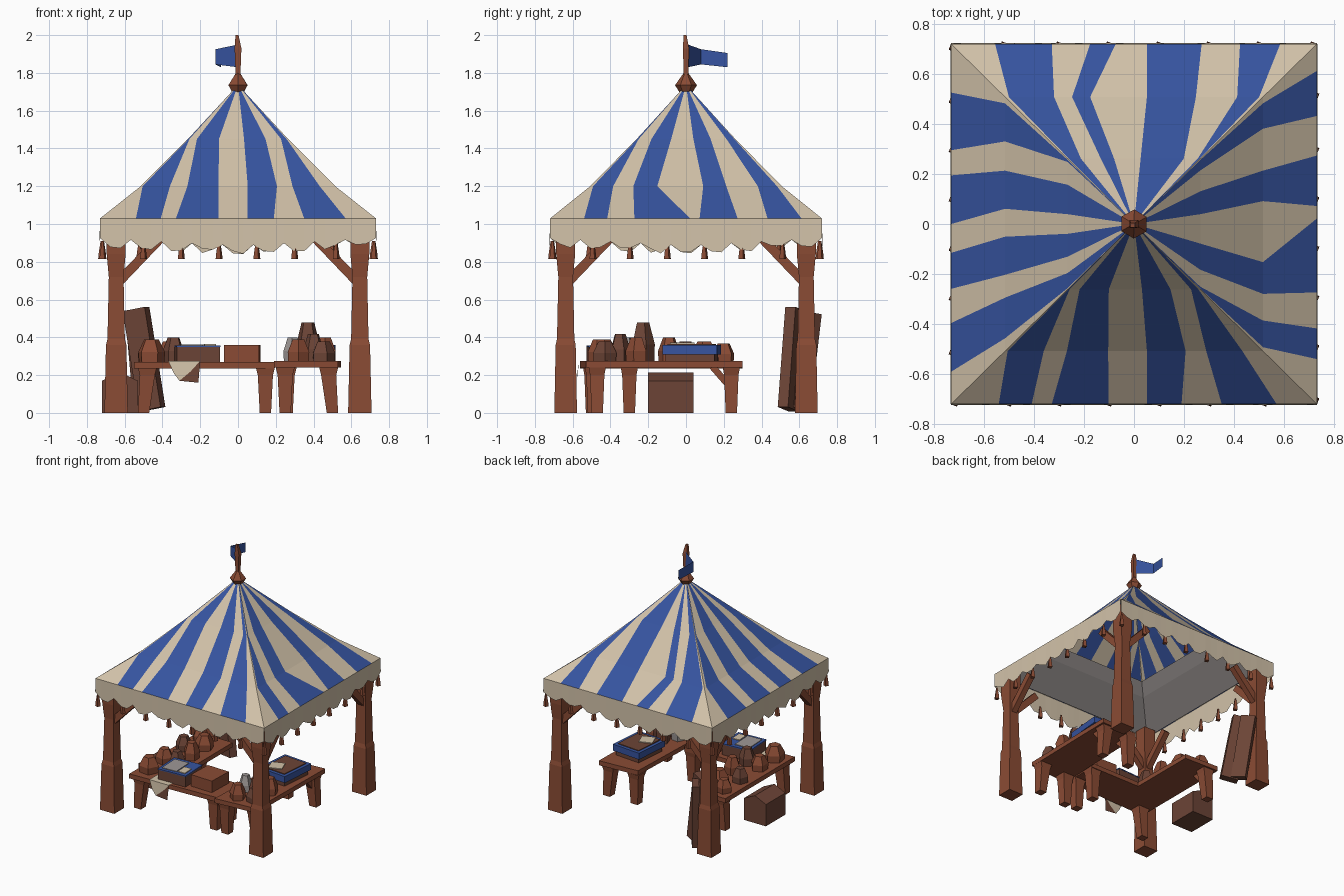
import bpy, math, random
from mathutils import Vector

if "Cube" in bpy.data.objects:
    bpy.data.objects.remove(bpy.data.objects["Cube"])
random.seed(4)


def material(name, r, g, b):
    m = bpy.data.materials.new(name)
    m.diffuse_color = tuple(((c / 255 + 0.055) / 1.055) ** 2.4 for c in (r, g, b)) + (1,)
    m.use_nodes = True
    m.node_tree.nodes["Principled BSDF"].inputs["Base Color"].default_value = m.diffuse_color
    return m


CREAM = material("cream_cloth", 210, 194, 169)
BLUE = material("blue_cloth", 54, 84, 160)
WOOD = material("red_brown_wood", 138, 75, 52)
DARK = material("dark_wood", 108, 68, 54)
GREY = material("pale_grey", 158, 152, 150)


def mesh(name, verts, faces, *mats, idx=None):
    me = bpy.data.meshes.new(name)
    me.from_pydata([tuple(v) for v in verts], [], faces)
    for m in mats:
        me.materials.append(m)
    if idx:
        for p, i in zip(me.polygons, idx):
            p.material_index = i
    ob = bpy.data.objects.new(name, me)
    bpy.context.collection.objects.link(ob)
    return ob


def loft(name, rings, mat):
    """Closed solid through rings with equal point counts."""
    n = len(rings[0])
    faces = [(k * n + i, k * n + (i + 1) % n, (k + 1) * n + (i + 1) % n, (k + 1) * n + i)
             for k in range(len(rings) - 1) for i in range(n)]
    last = (len(rings) - 1) * n
    faces += [tuple(reversed(range(n))), tuple(range(last, last + n))]
    return mesh(name, [p for r in rings for p in r], faces, mat)


def rect(x, y, z, hx, hy):
    return [(x - hx, y - hy, z), (x + hx, y - hy, z), (x + hx, y + hy, z), (x - hx, y + hy, z)]


def box(name, x0, x1, y0, y1, z0, z1, mat, turn=0):
    hx, hy = (x1 - x0) / 2, (y1 - y0) / 2
    ob = loft(name, [rect(0, 0, z0, hx, hy), rect(0, 0, z1, hx, hy)], mat)
    ob.location = ((x0 + x1) / 2, (y0 + y1) / 2, 0)
    ob.rotation_euler.z = math.radians(turn)
    return ob


def beam(name, p, q, w, h, mat):
    p, q = Vector(p), Vector(q)
    d = (q - p).normalized()
    s = d.cross(Vector((0, 0, 1))).normalized() * w / 2
    u = s.normalized().cross(d) * h / 2
    return loft(name, [[e - s - u, e + s - u, e + s + u, e - s + u] for e in (p, q)], mat)


def lathe(name, x, y, profile, sides, mat, turn=0.0):
    rings = [[(x + r * math.cos(turn + i * math.tau / sides),
               y + r * math.sin(turn + i * math.tau / sides), z) for i in range(sides)]
             for r, z in profile]
    return loft(name, rings, mat)


def side_point(k, u, out, z):
    """Point on side k (front, right, back, left)."""
    x, y = [(u, -out), (out, u), (-u, out), (-out, -u)][k]
    return (x, y * 0.985, z)


# Striped roof: edges of the four blue stripes on each side, at three heights
STRIPES = [
    [(-.74, -.56, -.45, -.14, .07, .26, .48, .78), (-.98, -.7, -.52, -.2, .1, .4, .56, .84),
     (-.99, -.97, -.82, -.38, .12, .55, .86, .97)],
    [(-.75, -.58, -.38, .03, .1, .38, .6, .85), (-.97, -.76, -.55, -.3, .18, .42, .75, .95),
     (-.99, -.96, -.7, -.3, .15, .5, .82, .98)],
    [(-.8, -.58, -.37, -.07, .1, .24, .45, .76), (-.97, -.8, -.48, -.1, .34, .48, .62, .97),
     (-.99, -.96, -.75, -.1, .3, .5, .8, .98)],
    [(-.73, -.41, -.27, 0, .16, .36, .55, .82), (-.95, -.65, -.42, -.12, .1, .4, .58, .9),
     (-.98, -.95, -.6, -.15, .15, .5, .75, .98)]]
LEVELS = [(.73, 1.03), (.515, 1.2), (.265, 1.45), (.02, 1.715)]
names = ["front", "right", "back", "left"]
for k in range(4):
    verts, faces, idx = [], [], []
    for (w, z), row in zip(LEVELS, STRIPES[k] + [STRIPES[k][2]]):
        verts += [side_point(k, u * w, w, z) for u in (-1,) + row + (1,)]
    for r in range(3):
        for i in range(9):
            a = r * 10 + i
            faces.append((a, a + 1, a + 11, a + 10))
            idx.append(i % 2)
    mesh(names[k] + "_roof", verts, faces, CREAM, BLUE, idx=idx)

    # Plain lining under the lower part of the roof
    mesh(names[k] + "_lining", [side_point(k, s * w, w, z) for w, z in
                                ((.72, 1.025), (.505, 1.192), (.43, 1.267)) for s in (-1, 1)],
         [(0, 2, 3, 1), (2, 4, 5, 3)], GREY)

    # Valance with ragged scallops
    n, verts, faces = 27, [], []
    for i in range(n + 1):
        u = -.73 + 1.46 * i / n
        mid = 1 - abs(u) / .73
        low = (.925 if i % 3 == 0 else .89 + random.uniform(-.015, .012)) - .04 * mid
        verts += [side_point(k, u, .73, 1.03), side_point(k, u, .733, low)]
    for i in range(n):
        faces.append((2 * i, 2 * i + 1, 2 * i + 3, 2 * i + 2))
    mesh(names[k] + "_valance", verts, faces, CREAM)

    # Tassels
    for u in (-.715, -.5, -.3, -.1, .1, .3, .52):
        x, y, _ = side_point(k, u, .722, 0)
        lathe("tassel", x, y, [(.02, .815), (.016, .85), (.006, .91)], 4, WOOD, .4)

# Corner posts with angled braces
for sx in (-1, 1):
    for sy in (-1, 1):
        x, y = .645 * sx, .637 * sy
        loft("corner_post", [rect(x, y, 0, .062, .06), rect(x, y, .36, .054, .053),
                             rect(x, y, .39, .046, .046), rect(x, y, .72, .039, .039),
                             rect(x, y, .84, .05, .05), rect(x, y, 1.02, .05, .05)], WOOD)
        beam("brace", (x - .01 * sx, y, .69), (x - .23 * sx, y, .92), .045, .05, WOOD)
        beam("brace", (x, y - .01 * sy, .69), (x, y - .23 * sy, .92), .045, .05, WOOD)

# Finial, pole and bent flag
lathe("finial", 0, 0, [(.03, 1.69), (.058, 1.735), (.012, 1.8)], 6, WOOD, .5)
loft("flag_pole", [rect(0, 0, 1.77, .012, .012), rect(0, 0, 1.93, .018, .016),
                   rect(-.005, -.005, 2.0, .008, .008)], WOOD)
pts = [(0, .01, 1.95, 1.83), (-.12, .08, 1.925, 1.845), (-.09, .22, 1.905, 1.83)]
fv = [(x, y, z) for x, y, a, b in pts for z in (a, b)]
mesh("flag", fv, [(0, 1, 3, 2), (2, 3, 5, 4)], BLUE)

# L-shaped table along front and left, straight table at right
L = [(-.55, -.56), (.19, -.53), (.19, -.25), (-.25, -.25), (-.25, .29), (-.55, .3)]
loft("corner_table_top", [[(x, y, z) for x, y in L] for z in (.235, .27)], WOOD)
R = [(.19, -.56), (.53, -.53), (.545, .3), (.22, .28)]
loft("right_table_top", [[(x, y, z) for x, y in R] for z in (.24, .275)], WOOD)
for x, y in [(-.48, -.5), (.145, -.48), (.145, -.3), (-.48, .24),
             (.25, -.49), (.48, -.47), (.26, .24), (.48, .24)]:
    ox = .02 if x == .48 else -.02 if x < -.4 else 0
    loft("table_leg", [rect(x + ox, y, 0, .03, .03), rect(x, y, .2, .04, .038),
                       rect(x, y, .24, .05, .045)], WOOD)
    if y > .2:
        beam("leg_bracket", (x, y, .13), (x, y - .1, .245), .035, .035, WOOD)

# Gable-lidded chest at the left
loft("chest", [[(-.72, y, 0), (-.53, y, 0), (-.53, y, .17), (-.625, y, .215), (-.72, y, .17)]
               for y in (.04, -.2)], DARK)

# Leaning planks at back left
beam("leaning_plank", (-.455, .54, .02), (-.54, .58, .55), .06, .13, DARK)
beam("leaning_plank", (-.5, .6, .02), (-.545, .66, .53), .05, .11, DARK)

# Goods trays
box("front_tray", -.33, -.1, -.52, -.3, .27, .35, DARK, 3)
box("front_tray_rim", -.332, -.098, -.522, -.298, .35, .358, BLUE, 3)
box("front_tray_goods", -.31, -.19, -.5, -.33, .358, .363, GREY, 3)
box("front_tray_goods", -.18, -.12, -.49, -.4, .358, .364, CREAM, 3)
box("crate", -.07, .115, -.48, -.28, .27, .36, WOOD, -2)
box("right_tray", .28, .49, -.1, .16, .275, .31, DARK, -5)
box("right_tray_rim", .265, .505, -.115, .175, .31, .36, BLUE, -5)
box("right_tray_goods", .29, .48, -.09, .15, .36, .366, DARK, -5)
box("right_tray_cloth", .3, .4, -.07, .03, .366, .372, CREAM, 20)

# Cloth draped over the front table edge
mesh("draped_cloth", [(-.37, -.4, .276), (-.2, -.4, .276), (-.2, -.568, .276), (-.37, -.568, .276),
                      (-.34, -.575, .21), (-.21, -.575, .16), (-.31, -.575, .17), (-.25, -.572, .22)],
     [(0, 1, 2, 3), (3, 7, 6, 4), (3, 2, 7), (2, 5, 6, 7)], CREAM, DARK, idx=[0, 0, 0, 1])

# Faceted pots and sacks
for x, y, h, r, m in [(-.46, -.44, .12, .075, WOOD), (-.34, -.27, .13, .06, DARK),
                      (-.46, -.25, .11, .065, WOOD), (-.34, -.09, .13, .06, WOOD),
                      (-.47, .0, .11, .06, DARK), (-.36, .1, .11, .07, WOOD),
                      (-.47, .2, .1, .06, WOOD), (.32, -.46, .12, .06, WOOD),
                      (.45, -.43, .11, .065, DARK), (.37, -.23, .21, .065, DARK),
                      (.46, -.26, .13, .06, WOOD), (.29, -.32, .13, .05, GREY),
                      (.4, -.35, .15, .055, DARK)]:
    lathe("pot", x, y, [(r * .95, .268), (r, .268 + h * .45), (r * .55, .268 + h)],
          5, m, random.random())
